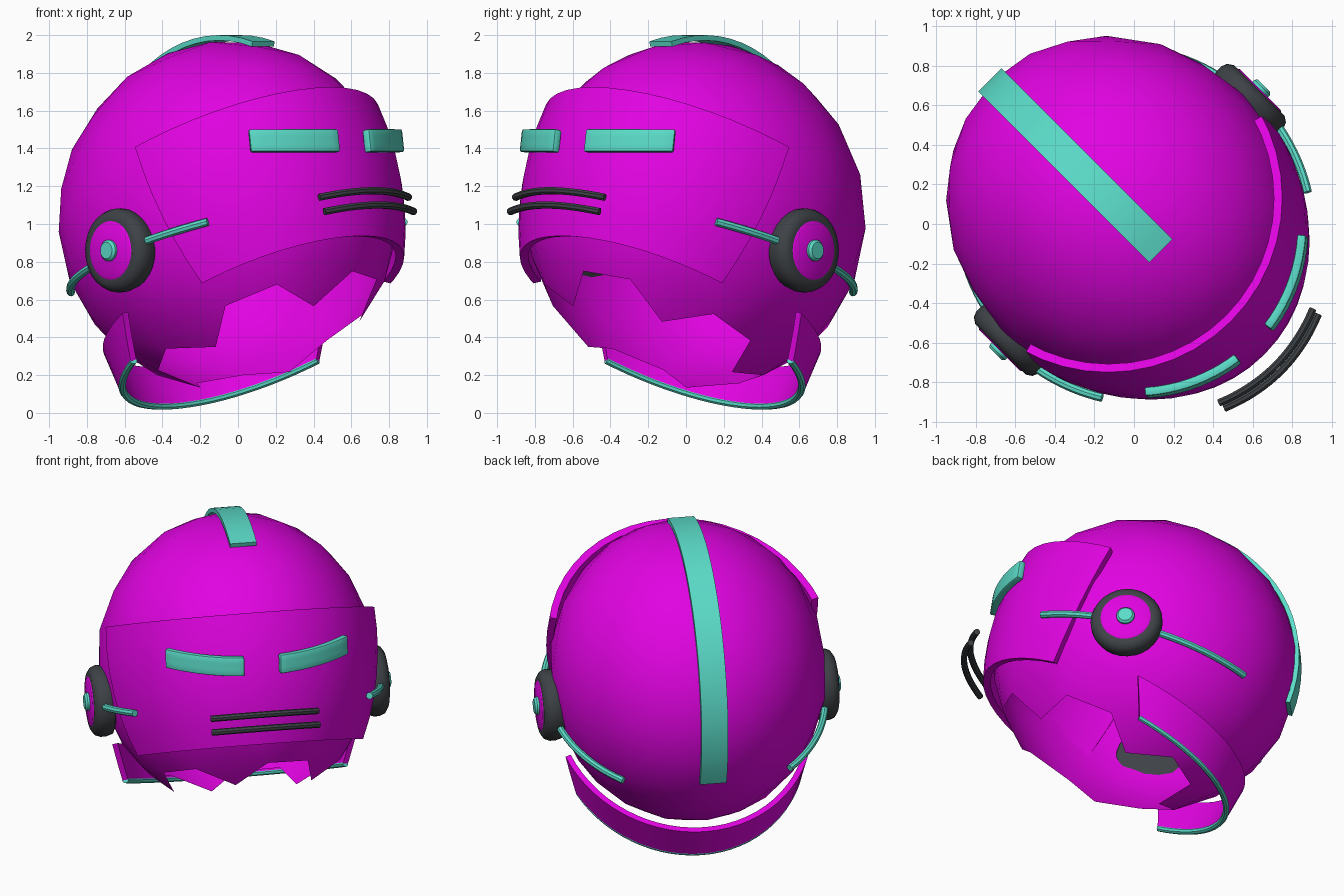
import bpy, bmesh
from math import sin, cos, pi, sqrt, radians
from mathutils import Matrix

if "Cube" in bpy.data.objects:
    bpy.data.objects.remove(bpy.data.objects["Cube"], do_unlink=True)


def material(name, rgb):
    m = bpy.data.materials.new(name)
    m.use_nodes = True
    m.diffuse_color = (*rgb, 1)
    m.node_tree.nodes["Principled BSDF"].inputs["Base Color"].default_value = (*rgb, 1)
    return m


MAGENTA = material("magenta shell", (0.76, 0.001, 0.76))
TEAL = material("teal trim", (0.105, 0.715, 0.58))
DARK = material("dark rubber", (0.048, 0.054, 0.061))

# Helmet frames: local -y is the face direction, origin at the shell centre
LEVEL = Matrix.Translation((-0.042, 0.042, 1.02)) @ Matrix.Rotation(radians(45), 4, 'Z')
TILTED = LEVEL @ Matrix.Rotation(radians(-27), 4, 'X')
HALF_WIDTH, RADIUS = 0.855, 0.95


def finish(ob, mat, frame, thickness=0, mirror=False, bevel=0):
    ob.data.materials.append(mat)
    ob.matrix_world = frame
    if thickness:
        mod = ob.modifiers.new("Solidify", 'SOLIDIFY')
        mod.thickness, mod.offset = thickness, 0
    if bevel:
        mod = ob.modifiers.new("Bevel", 'BEVEL')
        mod.width, mod.segments, mod.limit_method = bevel, 2, 'ANGLE'
        mod.angle_limit = radians(50)
    if mirror:
        ob.modifiers.new("Mirror", 'MIRROR')
    bpy.ops.object.select_all(action='DESELECT')
    ob.select_set(True)
    bpy.context.view_layer.objects.active = ob
    bpy.ops.object.convert(target='MESH')
    bpy.ops.object.shade_smooth_by_angle(angle=radians(35))


def add(name, data):
    ob = bpy.data.objects.new(name, data)
    bpy.context.collection.objects.link(ob)
    return ob


def from_bmesh(name, bm):
    me = bpy.data.meshes.new(name)
    bmesh.ops.recalc_face_normals(bm, faces=bm.faces)
    bm.to_mesh(me)
    bm.free()
    return add(name, me)


def sheet(name, fn, nu, nv):
    """Grid surface from fn(s, t) with s, t running from 0 to 1."""
    bm = bmesh.new()
    rows = [[bm.verts.new(fn(i / nu, j / nv)) for i in range(nu + 1)] for j in range(nv + 1)]
    for a, b in zip(rows, rows[1:]):
        for i in range(nu):
            bm.faces.new((a[i], a[i + 1], b[i + 1], b[i]))
    return from_bmesh(name, bm)


def tube(name, points, radius):
    cu = bpy.data.curves.new(name, 'CURVE')
    cu.dimensions = '3D'
    cu.bevel_depth, cu.bevel_resolution, cu.use_fill_caps = radius, 2, True
    sp = cu.splines.new('POLY')
    sp.points.add(len(points) - 1)
    for p, co in zip(sp.points, points):
        p.co = (*co, 1)
    return add(name, cu)


def lathe(name, profile, centre, steps=28):
    """Turn (radius, x) pairs about an axis along x."""
    bm = bmesh.new()
    vs = [bm.verts.new((x, centre[0] + r, centre[1])) for r, x in profile]
    es = [bm.edges.new(p) for p in zip(vs, vs[1:])]
    bmesh.ops.spin(bm, geom=vs + es, cent=(0, *centre), axis=(1, 0, 0),
                   angle=2 * pi, steps=steps)
    bmesh.ops.remove_doubles(bm, verts=bm.verts, dist=0.0005)
    return from_bmesh(name, bm)


# Shell: faceted ball with its underside left open along a zigzag edge
bm = bmesh.new()
bmesh.ops.create_icosphere(bm, subdivisions=3, radius=1)
low = [f for f in bm.faces if f.calc_center_median().z < -0.76]
bmesh.ops.delete(bm, geom=low, context='FACES')
bmesh.ops.scale(bm, vec=(HALF_WIDTH, RADIUS, 0.92), verts=bm.verts)
bmesh.ops.translate(bm, vec=(0, 0, 0.03), verts=bm.verts)
finish(from_bmesh("helmet_shell", bm), MAGENTA, TILTED)

# Visor: taller ball, centred higher, trimmed to a wrapped rectangle
bm = bmesh.new()
bmesh.ops.create_uvsphere(bm, u_segments=48, v_segments=28, radius=1)
bmesh.ops.scale(bm, vec=(0.865, 0.975, 1.25), verts=bm.verts)
bmesh.ops.translate(bm, vec=(0, 0, 0.15), verts=bm.verts)
for co, no in (((0, 0, 0.285), (0, 0, 1)), ((0, 0, -0.515), (0, 0, -1)), ((0, -0.285, 0), (0, 1, 0))):
    bmesh.ops.bisect_plane(bm, geom=bm.verts[:] + bm.edges[:] + bm.faces[:],
                           plane_co=co, plane_no=no, clear_outer=True)
finish(from_bmesh("visor", bm), MAGENTA, TILTED, thickness=0.045)


# Neck guard: tapered band round the back, with a trim along its lower edge
def guard(s, t):
    start = radians(24 - 8 * t)
    a = start + (pi - 2 * start) * s
    return ((0.755 + 0.03 * t) * cos(a), 0.9 * sin(a), -0.646 + 0.225 * t)


finish(sheet("neck_guard", guard, 28, 3), MAGENTA, TILTED, thickness=0.035)
finish(tube("neck_guard_trim", [guard(i / 28, 0) for i in range(29)], 0.02), TEAL, TILTED)


# Crest strip over the top and down the back
def crest(s, t):
    a = radians(-15 + 125 * s)
    return (0.083 * (2 * t - 1), 0.957 * sin(a), 0.966 * cos(a))


finish(sheet("crest_strip", crest, 24, 2), TEAL, LEVEL, thickness=0.028)


# Brow plates curved over the visor
def brow(s, t):
    x, rise = 0.11 + 0.45 * s, 0.12 * (t - 0.5)
    return (x, 0.15 * rise - sqrt(0.845 - (x / 0.95) ** 2), 0.42 + rise)


finish(sheet("brow_plates", brow, 10, 3), TEAL, LEVEL, thickness=0.045, mirror=True, bevel=0.01)

# Mouth bars: two bowed rods standing off the visor
for name, z in (("upper_mouth_bar", -0.347), ("lower_mouth_bar", -0.432)):
    path = [(0.335 * k / 8, -1.025 + 0.077 * (k / 8) ** 2, z) for k in range(-8, 9)]
    finish(tube(name, path, 0.02), DARK, TILTED)

# Ear pieces: rubber ring, disc and centre knob
EAR = (-0.03, -0.16)
PARTS = (
    ("ear_rings", DARK, [(0, 0.80), (0.19, 0.79), (0.21, 0.80), (0.222, 0.84), (0.222, 0.875),
                         (0.21, 0.905), (0.18, 0.925), (0.15, 0.925), (0, 0.91)]),
    ("ear_discs", MAGENTA, [(0.156, 0.90), (0.156, 0.925), (0.145, 0.932), (0, 0.932)]),
    ("ear_knobs", TEAL, [(0.056, 0.92), (0.056, 0.945), (0.044, 0.958), (0, 0.958)]),
)
for name, mat, profile in PARTS:
    finish(lathe(name, profile, EAR), mat, LEVEL, mirror=True)


# Side rods running forward and back from the ear pieces
def rod(u0, u1, scale):
    pts = []
    for i in range(13):
        u = u0 + (u1 - u0) * i / 12
        v = -0.175 - 0.18 * u
        x = HALF_WIDTH * scale * sqrt(1 - (u * u + v * v) / (RADIUS * scale) ** 2)
        pts.append((x, -u, v))
    return pts


finish(tube("front_side_rods", rod(0.1, 0.5, 1.045), 0.022), TEAL, TILTED, mirror=True)
finish(tube("rear_side_rods", rod(-0.2, -0.77, 1.015), 0.022), TEAL, TILTED, mirror=True)
